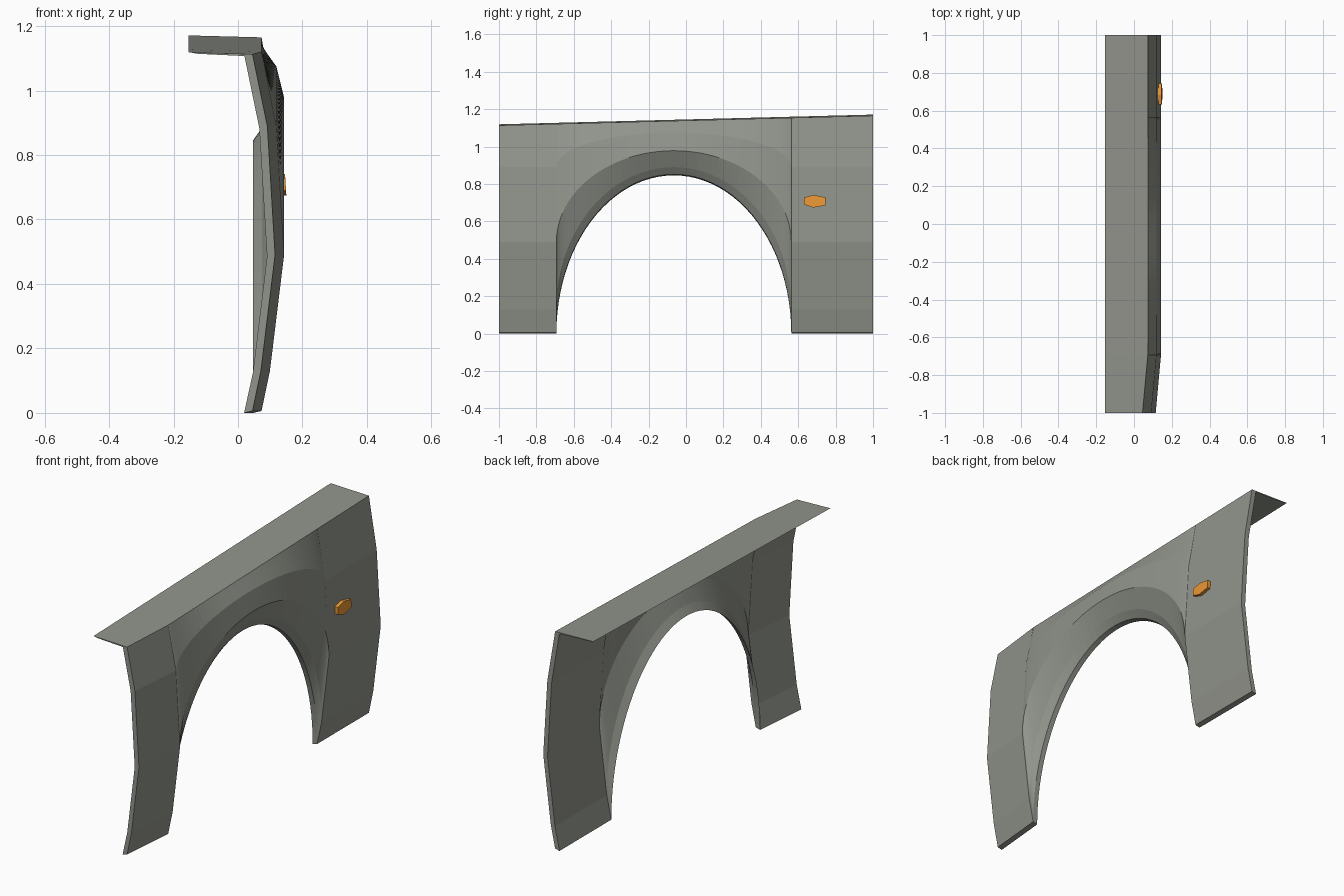
import bpy, bmesh, math

if "Cube" in bpy.data.objects:
    bpy.data.objects.remove(bpy.data.objects["Cube"])

YC, HALF, SEGS = -0.065, 0.628, 48

# Section rows, bottom to top: outer x, inner x, height beside the arch, height at arch crown
ROWS = [(0.073, 0.047, 0.006, 0.852),
        (0.099, 0.074, 0.13, 0.89),
        (0.143, 0.118, 0.49, 0.978),
        (0.119, 0.094, 0.89, 1.075)]


def section(y, s, shift):
    """Closed cross-section: outer skin up, shelf in and back, inner skin down."""
    top = 1.139 + 0.026 * y
    outer = [(xo + shift, y, ze + (zm - ze) * s) for xo, xi, ze, zm in ROWS]
    inner = [(xi + shift, y, ze + (zm - ze) * s - 0.006) for xo, xi, ze, zm in ROWS]
    shelf = [(0.073 + shift, y, top), (-0.153, y, top + 0.006),
             (-0.125, y, top + 0.001), (0.048 + shift, y, top - 0.006)]
    return outer + shelf + inner[::-1]


def make_object(name, bm, color):
    bmesh.ops.recalc_face_normals(bm, faces=bm.faces)
    mesh = bpy.data.meshes.new(name)
    bm.to_mesh(mesh)
    bm.free()
    mat = bpy.data.materials.new(name + "_paint")
    mat.diffuse_color = color
    mat.use_nodes = True
    mat.node_tree.nodes["Principled BSDF"].inputs["Base Color"].default_value = mat.diffuse_color
    mesh.materials.append(mat)
    ob = bpy.data.objects.new(name, mesh)
    bpy.context.collection.objects.link(ob)
    return ob


def loft(name, sections, color):
    bm = bmesh.new()
    rings = [[bm.verts.new(p) for p in sec] for sec in sections]
    for a, b in zip(rings, rings[1:]):
        n = len(a)
        for i in range(n):
            j = (i + 1) % n
            bm.faces.new((a[i], a[j], b[j], b[i]))
    bm.faces.new(rings[0])
    bm.faces.new(rings[-1])
    return make_object(name, bm, color)


# Fender panel: front end tapers inward, the rows sweep over the wheel arch
stations = [section(-1, 0, -0.028)]
for i in range(SEGS + 1):
    t = math.pi * i / SEGS
    stations.append(section(YC - HALF * math.cos(t), math.sin(t), 0))
stations.append(section(1, 0, 0))
loft("fender_panel", stations, (0.285, 0.30, 0.262, 1))

# Side marker lamp: stretched hexagonal plate leaning with the panel
outline = [(0.632, 0.69), (0.682, 0.674), (0.745, 0.686),
           (0.745, 0.729), (0.682, 0.741), (0.632, 0.728)]
lamp = [[(x - 0.06 * (z - 0.707), y, z) for y, z in outline] for x in (0.124, 0.148)]
loft("side_marker_lamp", lamp, (0.82, 0.31, 0.035, 1))
